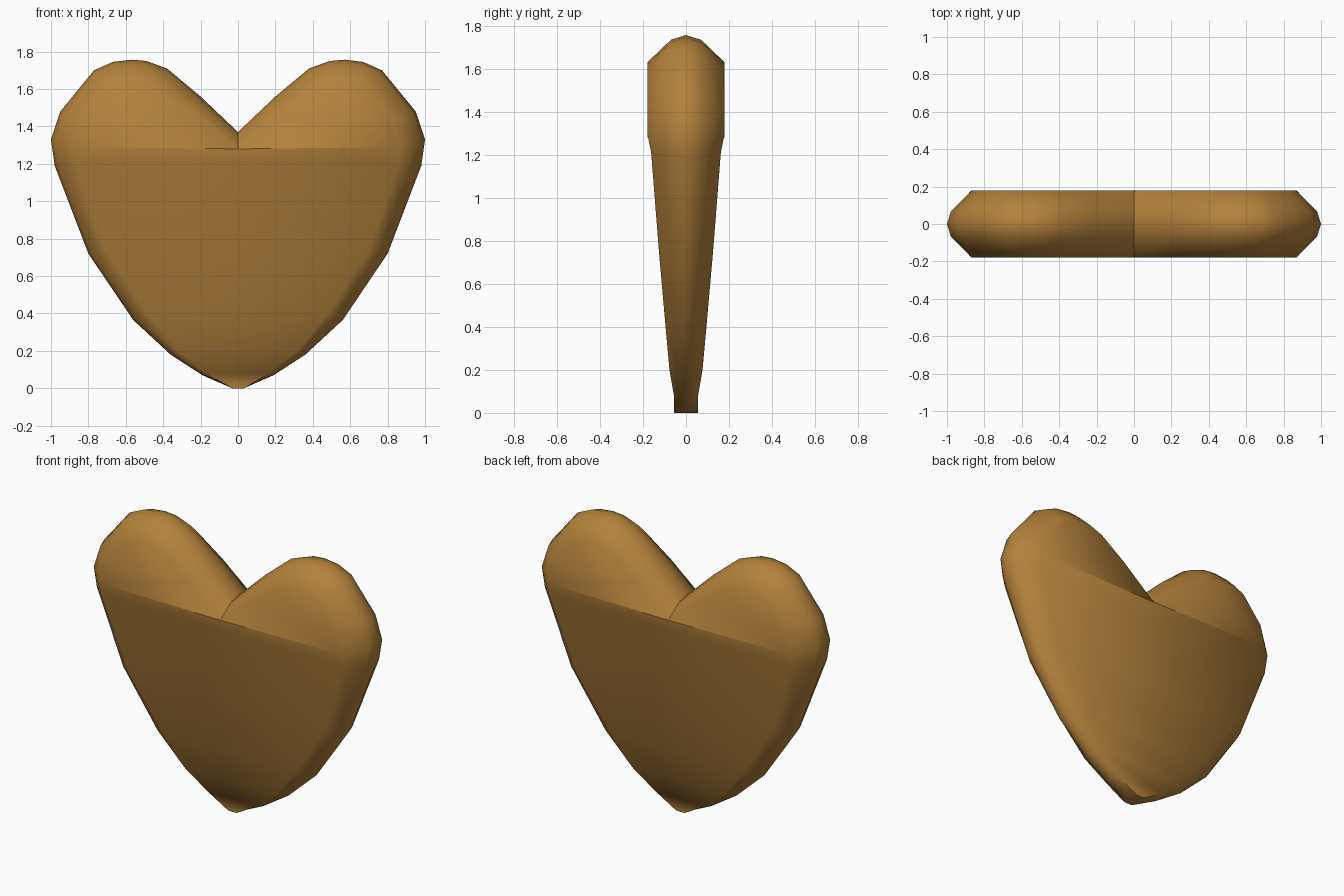
import bpy
import bmesh

if "Cube" in bpy.data.objects:
    bpy.data.objects.remove(bpy.data.objects["Cube"])

# Right half of the heart, from notch round to tip: rim (x, z) and face edge (x, z, half thickness)
RIM = [(0, 1.37), (.2, 1.56), (.38, 1.71), (.49, 1.75), (.57, 1.757), (.67, 1.745),
       (.77, 1.70), (.95, 1.48), (1, 1.33), (.98, 1.19), (.80, .72), (.56, .365),
       (.36, .18), (.19, .07), (.03, 0)]
FACE = [(0, 1.28, .18), (.23, 1.47, .18), (.40, 1.59, .18), (.49, 1.625, .18),
        (.56, 1.63, .18), (.64, 1.62, .18), (.70, 1.59, .18), (.83, 1.43, .18),
        (.87, 1.29, .178), (.865, 1.21, .162), (.70, .74, .125), (.48, .40, .095),
        (.32, .20, .077), (.17, .08, .056), (.03, 0, .056)]
N = len(RIM)
# Edge cross-section: (inset fraction, depth fraction) from front to back
SECTION = [(1, -1), (.17, -.39), (0, 0), (.17, .39), (1, 1)]

bm = bmesh.new()


def make_ring(inset, depth):
    """Closed loop: right side notch to tip, then left side tip to notch."""
    half = []
    for (rx, rz), (fx, fz, t) in zip(RIM, FACE):
        half.append((rx + (fx - rx) * inset, t * depth, rz + (fz - rz) * inset))
    left = [(-x, y, z) for x, y, z in reversed(half[1:])]
    return [bm.verts.new(p) for p in half + left]


# Rounded rim
rings = [make_ring(*s) for s in SECTION]
count = len(rings[0])
for a, b in zip(rings, rings[1:]):
    for i in range(count):
        j = (i + 1) % count
        bm.faces.new((a[i], a[j], b[j], b[i]))

# Front and back: two lobes, a wedge under the notch, rows down to the tip
SIDE = 8
for ring in (rings[0], rings[-1]):
    right = ring[:N]
    left = [ring[0]] + ring[:N - 1:-1]
    bm.faces.new(right[:SIDE + 1])
    bm.faces.new(left[:SIDE + 1])
    bm.faces.new((ring[0], right[SIDE], left[SIDE]))
    for i in range(SIDE, N - 1):
        bm.faces.new((right[i], right[i + 1], left[i + 1], left[i]))

bmesh.ops.recalc_face_normals(bm, faces=bm.faces[:])
mesh = bpy.data.meshes.new("heart")
bm.to_mesh(mesh)
bm.free()

heart = bpy.data.objects.new("heart", mesh)
bpy.context.collection.objects.link(heart)

# Golden brown finish
mat = bpy.data.materials.new("golden_brown")
mat.diffuse_color = (.45, .22, .045, 1)
mat.use_nodes = True
mat.node_tree.nodes["Principled BSDF"].inputs["Base Color"].default_value = mat.diffuse_color
mesh.materials.append(mat)

bpy.context.view_layer.objects.active = heart
heart.select_set(True)
bpy.ops.object.shade_smooth_by_angle(angle=1.05)
